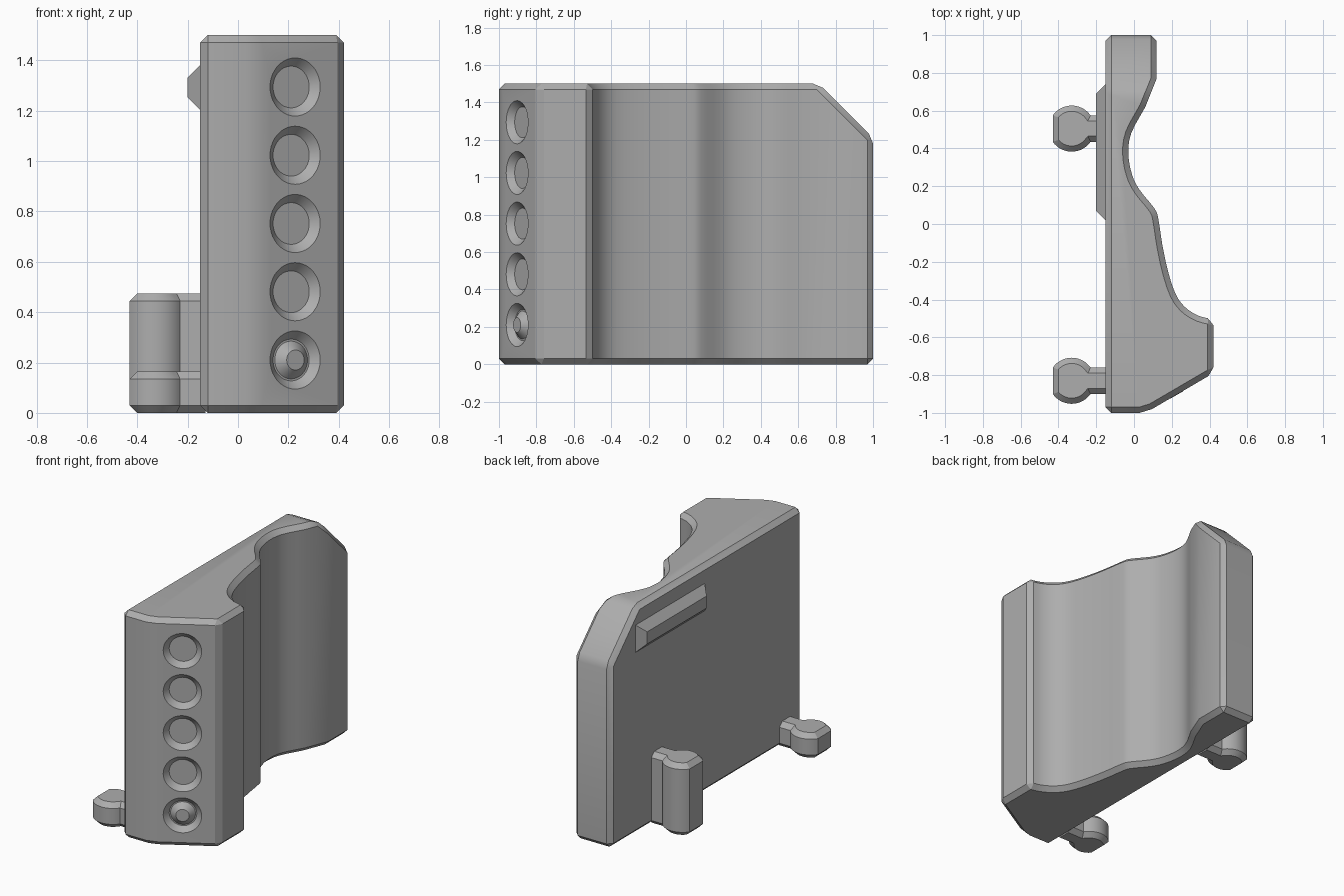
import bpy, bmesh, math
from mathutils import Vector, Matrix

cube = bpy.data.objects.get("Cube")
if cube:
    bpy.data.objects.remove(cube, do_unlink=True)

grey = bpy.data.materials.new("matte grey")
grey.use_nodes = True
colour = (0.42, 0.42, 0.42, 1)
grey.diffuse_color = colour
grey.node_tree.nodes["Principled BSDF"].inputs["Base Color"].default_value = colour

CHAMFER = 0.03


def finish(name, bm):
    bmesh.ops.recalc_face_normals(bm, faces=bm.faces)
    mesh = bpy.data.meshes.new(name)
    bm.to_mesh(mesh)
    bm.free()
    mesh.materials.append(grey)
    obj = bpy.data.objects.new(name, mesh)
    bpy.context.collection.objects.link(obj)
    return obj


def select(obj):
    bpy.ops.object.select_all(action='DESELECT')
    obj.select_set(True)
    bpy.context.view_layer.objects.active = obj


def smooth(obj):
    select(obj)
    bpy.ops.object.shade_smooth_by_angle(angle=math.radians(25))


def prism(outline, height):
    bm = bmesh.new()
    base = bm.faces.new([bm.verts.new((x, y, 0)) for x, y in outline])
    top = bmesh.ops.extrude_face_region(bm, geom=[base])["geom"]
    bmesh.ops.translate(bm, vec=(0, 0, height),
                        verts=[v for v in top if isinstance(v, bmesh.types.BMVert)])
    bmesh.ops.recalc_face_normals(bm, faces=bm.faces)
    return bm


def chamfer(bm, width):
    sharp = [e for e in bm.edges if e.calc_face_angle_signed(0) > math.radians(35)]
    bmesh.ops.bevel(bm, geom=sharp, offset=width, segments=1, profile=0.5,
                    affect='EDGES', clamp_overlap=False)


def spline(points, steps):
    pts = [Vector(p) for p in points]
    pts = [2 * pts[0] - pts[1]] + pts + [2 * pts[-1] - pts[-2]]
    out = []
    for a, b, c, d in zip(pts, pts[1:], pts[2:], pts[3:]):
        for i in range(steps):
            t = i / steps
            out.append(0.5 * (2 * b + (c - a) * t + (2 * a - 5 * b + 4 * c - d) * t * t
                              + (3 * b - a - 3 * c + d) * t ** 3))
    return out + [pts[-2]]


# Body: wavy plan outline, clipped upper back corner, chamfered rims
wave = spline([(0.42, -0.505), (0.34, -0.485), (0.27, -0.44), (0.22, -0.37),
               (0.18, -0.25), (0.15, -0.11), (0.13, 0.02), (0.11, 0.08),
               (0.03, 0.18), (-0.01, 0.26), (-0.03, 0.37), (-0.015, 0.48),
               (0.06, 0.62)], 3)
outline = [(-0.15, -1), (0.03, -1), (0.095, -0.98), (0.42, -0.79)]
outline += [tuple(p) for p in wave] + [(0.12, 0.77), (0.12, 1), (-0.15, 1)]
bm = prism(outline, 1.5)
bmesh.ops.bisect_plane(bm, geom=bm.verts[:] + bm.edges[:] + bm.faces[:],
                       plane_co=(0, 0.71, 1.5), plane_no=(0, 1, 1), clear_outer=True)
bmesh.ops.holes_fill(bm, edges=[e for e in bm.edges if e.is_boundary])
bmesh.ops.recalc_face_normals(bm, faces=bm.faces)
chamfer(bm, CHAMFER)
body = finish("body", bm)

# Countersunk sockets along the slanted front face
normal = Vector((math.sin(math.radians(30)), -math.cos(math.radians(30)), 0))
turn = normal.to_track_quat('Z', 'Y').to_matrix().to_4x4()
heights = [0.21 + 0.271 * i for i in range(5)]
DEPTH = 0.034


def socket_frame(z, offset):
    centre = Vector((0.228, -0.904, z)) + normal * offset
    return Matrix.Translation(centre) @ turn


bm = bmesh.new()
for z in heights:
    bmesh.ops.create_cone(bm, cap_ends=True, segments=40, radius1=0.083, radius2=0.151,
                          depth=2 * DEPTH, matrix=socket_frame(z, 0))
cutter = finish("socket_cutter", bm)
cutter.hide_render = True
cut = body.modifiers.new("sockets", 'BOOLEAN')
cut.operation = 'DIFFERENCE'
cut.solver = 'EXACT'
cut.object = cutter
select(body)
bpy.ops.object.modifier_apply(modifier=cut.name)
bpy.data.objects.remove(cutter, do_unlink=True)
smooth(body)

# Tapered stud in the lowest socket
bm = bmesh.new()
bmesh.ops.create_cone(bm, cap_ends=True, segments=40, radius1=0.075, radius2=0.04,
                      depth=DEPTH, matrix=socket_frame(heights[0], -DEPTH / 2))
smooth(finish("socket_stud", bm))


# Keyhole-shaped hooks on the right side
def hook(name, y, height):
    half, radius, cx = 0.07, 0.122, -0.33
    start = math.asin(half / radius)
    arc = [start + (math.pi - 2 * start) * i / 14 for i in range(15)]
    upper = [(-0.13, half)] + [(cx + radius * math.cos(a), radius * math.sin(a)) for a in arc]
    plan = upper + [(x, -v) for x, v in reversed(upper)]
    bm = prism([(x, y + v) for x, v in plan], height)
    rims = [e for e in bm.edges if abs(e.verts[0].co.z - e.verts[1].co.z) < 0.001
            and min(v.co.x for v in e.verts) < -0.14]
    bmesh.ops.bevel(bm, geom=rims, offset=CHAMFER, segments=1, profile=0.5,
                    affect='EDGES', clamp_overlap=False)
    smooth(finish(name, bm))


hook("back_hook", 0.505, 0.475)
hook("front_hook", -0.83, 0.165)

# Bevelled ridge on the right side
bm = bmesh.new()
bmesh.ops.create_cube(bm, size=1)
for v in bm.verts:
    outer = v.co.x < 0
    length, width = (0.62, 0.08) if outer else (0.74, 0.2)
    v.co = (-0.2 if outer else -0.14, 0.38 + v.co.y * length, 1.292 + v.co.z * width)
finish("side_ridge", bm)
